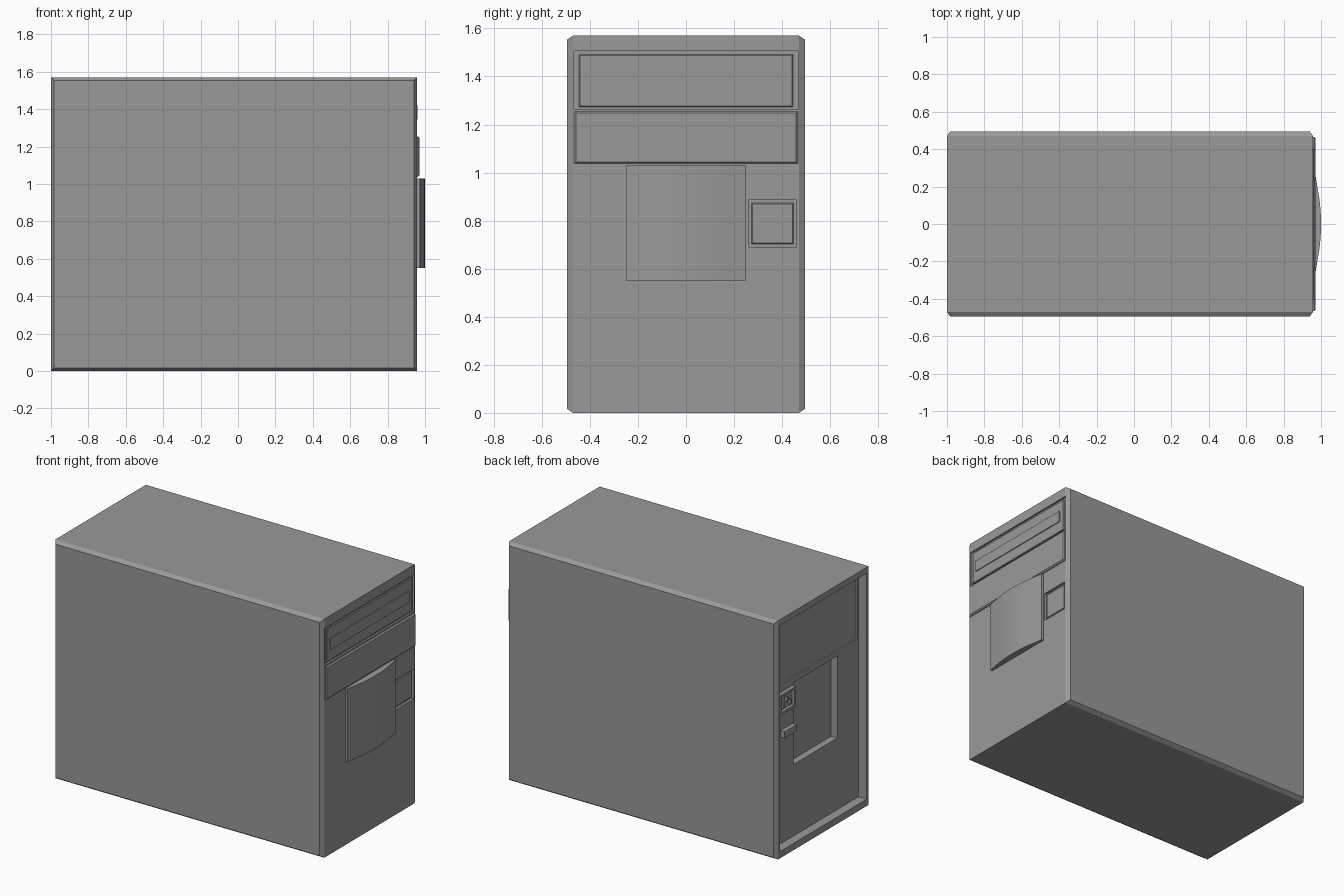
import bpy, bmesh

default = bpy.data.objects.get("Cube")
if default:
    bpy.data.objects.remove(default, do_unlink=True)

grey = bpy.data.materials.new("case_grey")
grey.use_nodes = True
COLOUR = (0.32, 0.32, 0.32, 1)
grey.diffuse_color = COLOUR
grey.node_tree.nodes["Principled BSDF"].inputs["Base Color"].default_value = COLOUR


def loft(name, rings):
    """Skin a closed solid through equal-length rings of points."""
    bm = bmesh.new()
    loops = [[bm.verts.new(p) for p in ring] for ring in rings]
    n = len(loops[0])
    for a, b in zip(loops, loops[1:]):
        for i in range(n):
            j = (i + 1) % n
            bm.faces.new((a[i], a[j], b[j], b[i]))
    bm.faces.new(loops[0])
    bm.faces.new(loops[-1])
    bmesh.ops.recalc_face_normals(bm, faces=bm.faces)
    mesh = bpy.data.meshes.new(name)
    bm.to_mesh(mesh)
    bm.free()
    mesh.materials.append(grey)
    obj = bpy.data.objects.new(name, mesh)
    bpy.context.collection.objects.link(obj)
    return obj


def panel(name, x, y, z, bevel=0.0):
    """Box from (min, max) ranges, tapered towards its +x face by bevel."""
    def ring(px, m):
        return [(px, y[0] + m, z[0] + m), (px, y[1] - m, z[0] + m),
                (px, y[1] - m, z[1] - m), (px, y[0] + m, z[1] - m)]
    rings = [ring(x[0], 0), ring(x[1], bevel)]
    if bevel:
        rings.insert(1, ring(x[1] - bevel, 0))
    return loft(name, rings)


def cut(target, x, y, z):
    """Subtract a box from the target and discard the cutter."""
    cutter = panel("cutter", x, y, z)
    cutter.hide_render = True
    mod = target.modifiers.new("recess", 'BOOLEAN')
    mod.operation = 'DIFFERENCE'
    mod.solver = 'EXACT'
    mod.object = cutter
    bpy.context.view_layer.update()
    graph = bpy.context.evaluated_depsgraph_get()
    mesh = bpy.data.meshes.new_from_object(target.evaluated_get(graph))
    target.modifiers.clear()
    target.data = mesh
    bpy.data.objects.remove(cutter, do_unlink=True)


# Case body with chamfered borders around both side faces
BACK, FACE, TOP = -1.0, 0.957, 1.57


def slice_at(y, m):
    return [(BACK + m, y, m), (FACE - m, y, m),
            (FACE - m, y, TOP - m), (BACK + m, y, TOP - m)]


body = loft("case_body", [slice_at(-0.495, 0.017), slice_at(-0.47, 0),
                          slice_at(0.47, 0), slice_at(0.495, 0.017)])

# Rear recess, power supply step and expansion pocket
cut(body, (-1.1, -0.94), (-0.45, 0.45), (0.045, 1.53))
cut(body, (-0.96, -0.93), (-0.44, 0.44), (1.09, 1.52))
cut(body, (-0.96, -0.895), (-0.23, 0.225), (0.515, 1.055))

# Front recesses for the upper bay and the button
cut(body, (0.945, 1.1), (-0.466, 0.466), (1.262, 1.505))
cut(body, (0.94, 1.1), (0.26, 0.46), (0.69, 0.885))

# Drive bays
panel("upper_bay", (0.94, 0.955), (-0.445, 0.445), (1.272, 1.492), 0.004)
panel("drive_slot", (0.95, 0.961), (-0.41, 0.41), (1.345, 1.42))
panel("lower_bay", (0.95, 0.97), (-0.466, 0.466), (1.037, 1.255), 0.008)

# Square button inside its recess
panel("power_button", (0.93, 0.95), (0.272, 0.448), (0.702, 0.873), 0.004)

# Bowed front plate
ARC = [(0.972, 0.25), (0.982, 0.19), (0.992, 0.13), (0.998, 0.07), (1.0, 0.0)]
outline = [(0.95, 0.25)] + ARC + [(x, -y) for x, y in ARC[-2::-1]] + [(0.95, -0.25)]
plate = loft("front_plate", [[(x, y, z) for x, y in outline] for z in (0.55, 1.03)])
bpy.ops.object.select_all(action='DESELECT')
plate.select_set(True)
bpy.context.view_layer.objects.active = plate
bpy.ops.object.shade_smooth_by_angle()

# Rear connectors beside the pocket: a socket with pins and a small port
socket = panel("rear_socket", (-0.965, -0.935), (0.235, 0.40), (0.91, 1.04))
cut(socket, (-1.0, -0.945), (0.25, 0.385), (0.925, 1.025))
for i in range(3):
    y = 0.28 + 0.037 * i
    z = 0.985 if i == 1 else 0.955
    panel(f"socket_pin_{i + 1}", (-0.962, -0.94), (y - 0.007, y + 0.007), (z - 0.015, z + 0.015))
panel("rear_port", (-0.97, -0.935), (0.235, 0.36), (0.745, 0.79))
